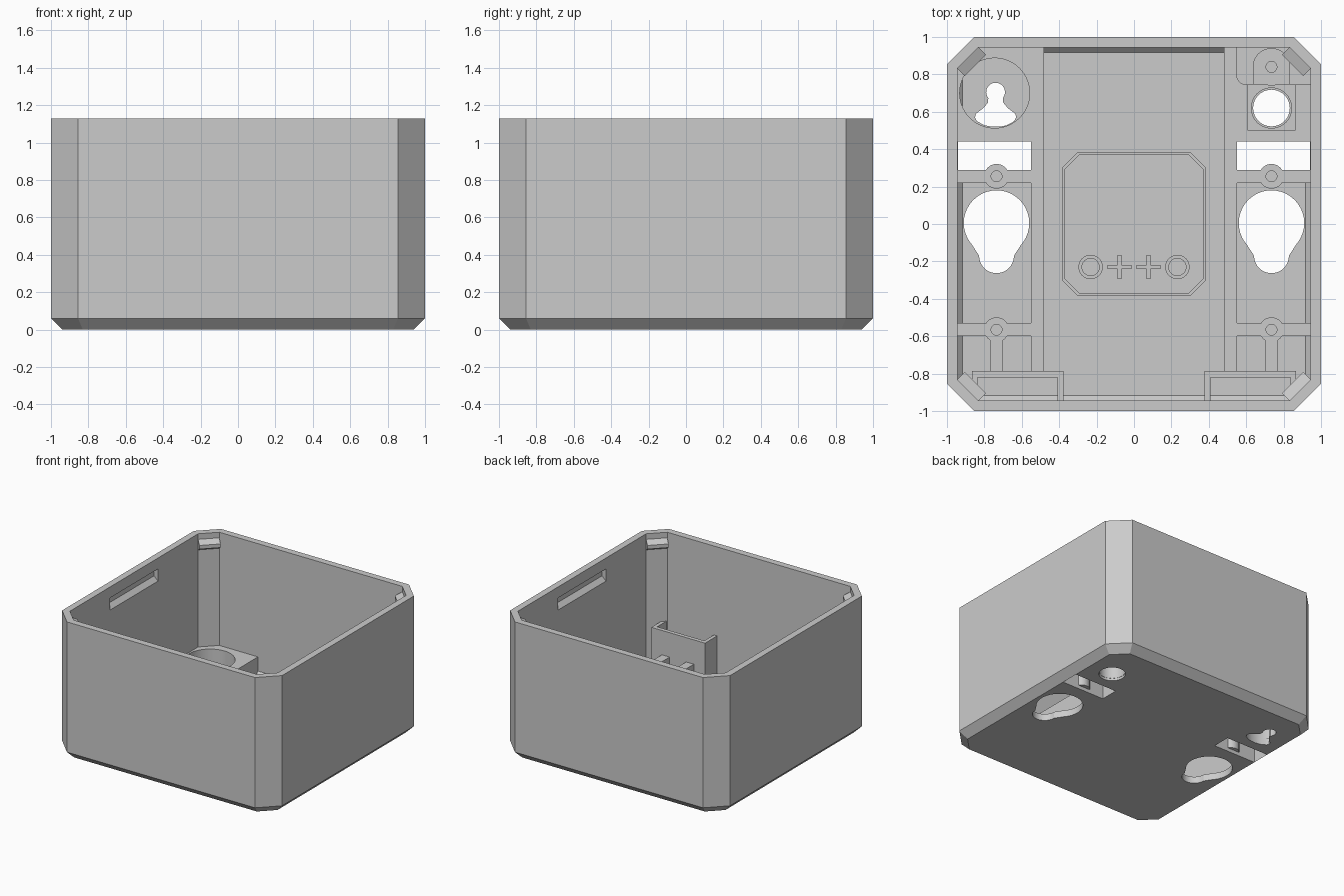
import bpy, bmesh, math
from mathutils import Matrix

cube = bpy.data.objects.get("Cube")
if cube:
    bpy.data.objects.remove(cube, do_unlink=True)

grey = bpy.data.materials.new("light_grey_plastic")
grey.use_nodes = True
GREY = (0.6, 0.6, 0.6, 1)
grey.diffuse_color = GREY
grey.node_tree.nodes["Principled BSDF"].inputs["Base Color"].default_value = GREY

H, FLOOR, DECK = 1.13, 0.055, 0.20


def finish(name, bm):
    bmesh.ops.recalc_face_normals(bm, faces=bm.faces)
    me = bpy.data.meshes.new(name)
    bm.to_mesh(me)
    bm.free()
    me.materials.append(grey)
    ob = bpy.data.objects.new(name, me)
    bpy.context.collection.objects.link(ob)
    return ob


def prism(name, pts, lo, hi, axis="z", turn=0):
    """Extrude a 2D outline along z, or an (x, z) outline along y."""
    bm = bmesh.new()
    place = (lambda a, b: (a, b, lo)) if axis == "z" else (lambda a, b: (a, lo, b))
    face = bm.faces.new([bm.verts.new(place(*p)) for p in pts])
    new = bmesh.ops.extrude_face_region(bm, geom=[face])["geom"]
    move = (0, 0, hi - lo) if axis == "z" else (0, hi - lo, 0)
    bmesh.ops.translate(bm, vec=move, verts=[v for v in new if isinstance(v, bmesh.types.BMVert)])
    bmesh.ops.transform(bm, matrix=Matrix.Rotation(turn, 4, "Z"), verts=bm.verts)
    return finish(name, bm)


def rect(x0, x1, y0, y1):
    return [(x0, y0), (x1, y0), (x1, y1), (x0, y1)]


def circle(x, y, r, n=40):
    return [(x + r * math.cos(i * math.tau / n), y + r * math.sin(i * math.tau / n)) for i in range(n)]


def octagon(h, k):
    return [(h, -k), (h, k), (k, h), (-k, h), (-h, k), (-h, -k), (-k, -h), (k, -h)]


def combine(ob, tool, op="DIFFERENCE"):
    mod = ob.modifiers.new("cut", "BOOLEAN")
    mod.object, mod.operation, mod.solver = tool, op, "EXACT"
    bpy.context.view_layer.objects.active = ob
    bpy.ops.object.modifier_apply(modifier=mod.name)
    bpy.data.objects.remove(tool, do_unlink=True)


def cut(ob, pts, lo=-0.1, hi=0.5, **kw):
    combine(ob, prism("cutter", pts, lo, hi, **kw))


def add(ob, pts, lo, hi):
    combine(ob, prism("addition", pts, lo, hi), "UNION")


def frame(name, outer, inner, lo, hi):
    ob = prism(name, outer, lo, hi)
    cut(ob, inner, lo - 0.1, hi + 0.1)
    return ob


# Open case: octagonal shell with a chamfered base
bm = bmesh.new()
rings = [(0.94, 0.83, 0), (1, 0.855, 0.06), (1, 0.855, H),
         (0.945, 0.832, H), (0.945, 0.832, 0.083), (0.917, 0.82, FLOOR)]
loops = [[bm.verts.new((x, y, z)) for x, y in octagon(h, k)] for h, k, z in rings]
for a, b in zip(loops, loops[1:]):
    for i in range(8):
        j = (i + 1) % 8
        bm.faces.new((a[i], a[j], b[j], b[i]))
bm.faces.new(loops[0])
bm.faces.new(loops[-1])
case = finish("case", bm)

decks = {}
for s, side in ((1, "left"), (-1, "right")):
    def m(pts):
        return [(s * x, y) for x, y in pts]

    # Openings in the base and latch slot in the wall
    cut(case, m(rect(0.55, 0.94, 0.29, 0.44)))
    cut(case, m(circle(0.735, 0.005, 0.175)))
    cut(case, m(circle(0.735, -0.17, 0.093)))
    cut(case, m([(0.6, -0.105), (0.87, -0.105), (0.828, -0.17), (0.642, -0.17)]))
    cut(case, m([(0.93, 0.925), (0.98, 0.975), (0.98, 1.04), (0.93, 1.04)]),
        -0.31, 0.31, axis="y")

    # Raised deck with pockets, cross bars and screw posts
    deck = prism(side + "_deck", m([(0.48, -0.8), (0.955, -0.8), (0.955, 0.84),
                                    (0.84, 0.955), (0.48, 0.955)]), 0.03, DECK)
    for y0, y1 in ((-0.9, -0.6), (-0.53, 0.22), (0.29, 0.44)):
        cut(deck, m(rect(0.55, 1.0 if y1 < 0.4 else 0.942, y0, y1)))
    add(deck, m(rect(0.7, 0.77, -0.8, -0.58)), 0.03, DECK)
    for y in (0.255, -0.565):
        add(deck, m(circle(0.735, y, 0.066)), 0.03, DECK)
        cut(deck, m(circle(0.735, y, 0.029, 24)), 0.08)
    decks[side] = deck

    # Three-sided bracket at the front wall
    frame(side + "_front_bracket", m(rect(0.378, 0.866, -0.96, -0.787)),
          m(rect(0.408, 0.836, -1.1, -0.82)), 0.045, 0.4)

# Hanging recess with a flared keyhole
cut(decks["right"], circle(-0.745, 0.7, 0.187, 56))
cut(case, circle(-0.74, 0.705, 0.05))
half = [(0.038, 0), (0.04, -0.05), (0.065, -0.08), (0.105, -0.11), (0.11, -0.13),
        (0.1, -0.15), (0.06, -0.172), (0.02, -0.18)]
cut(case, [(-0.74 + x, 0.7 + y) for x, y in half] +
    [(-0.74 - x, 0.7 + y) for x, y in reversed(half)])

# Button hole seat and corner tray with a screw tab
left = decks["left"]
cut(left, rect(0.61, 0.86, 0.5, 0.745), 0.17)
cut(case, circle(0.735, 0.62, 0.1))
cut(left, circle(0.735, 0.62, 0.1))
tray = [(0.6 - 0.05 * math.cos(a), 0.795 - 0.05 * math.sin(a))
        for a in (i * math.pi / 16 for i in range(9))]
cut(left, tray + [(0.945, 0.745), (0.945, 0.83), (0.83, 0.945), (0.55, 0.945)], 0.12)
add(left, circle(0.735, 0.84, 0.1), 0.1, DECK)
add(left, rect(0.635, 0.835, 0.745, 0.84), 0.1, DECK)
cut(left, circle(0.735, 0.84, 0.029, 24), 0.08)
frame("button_collar", circle(0.735, 0.62, 0.11), circle(0.735, 0.62, 0.098), 0.02, 0.18)

# Octagonal rim and polarity marks on the floor
frame("floor_rim", octagon(0.385, 0.3), octagon(0.369, 0.293), 0.045, 0.07)
for s in (1, -1):
    frame("round_mark", circle(s * 0.232, -0.23, 0.065), circle(s * 0.232, -0.23, 0.046), 0.045, 0.07)
    x = s * 0.078
    cross = prism("cross_mark", rect(x - 0.065, x + 0.065, -0.24, -0.22), 0.045, 0.07)
    add(cross, rect(x - 0.01, x + 0.01, -0.295, -0.165), 0.045, 0.07)

# Lid catches in the four corners near the rim
for i in range(4):
    prism("corner_catch", [(1.27, 0.99), (1.2, 1.03), (1.2, 1.06), (1.27, 1.09)],
          -0.08, 0.08, axis="y", turn=math.radians(45 + 90 * i))

for ob in bpy.context.collection.objects:
    if ob.type == "MESH" and grey.name in ob.data.materials:
        bpy.ops.object.select_all(action="DESELECT")
        ob.select_set(True)
        bpy.context.view_layer.objects.active = ob
        bpy.ops.object.shade_smooth_by_angle(angle=math.radians(25))
